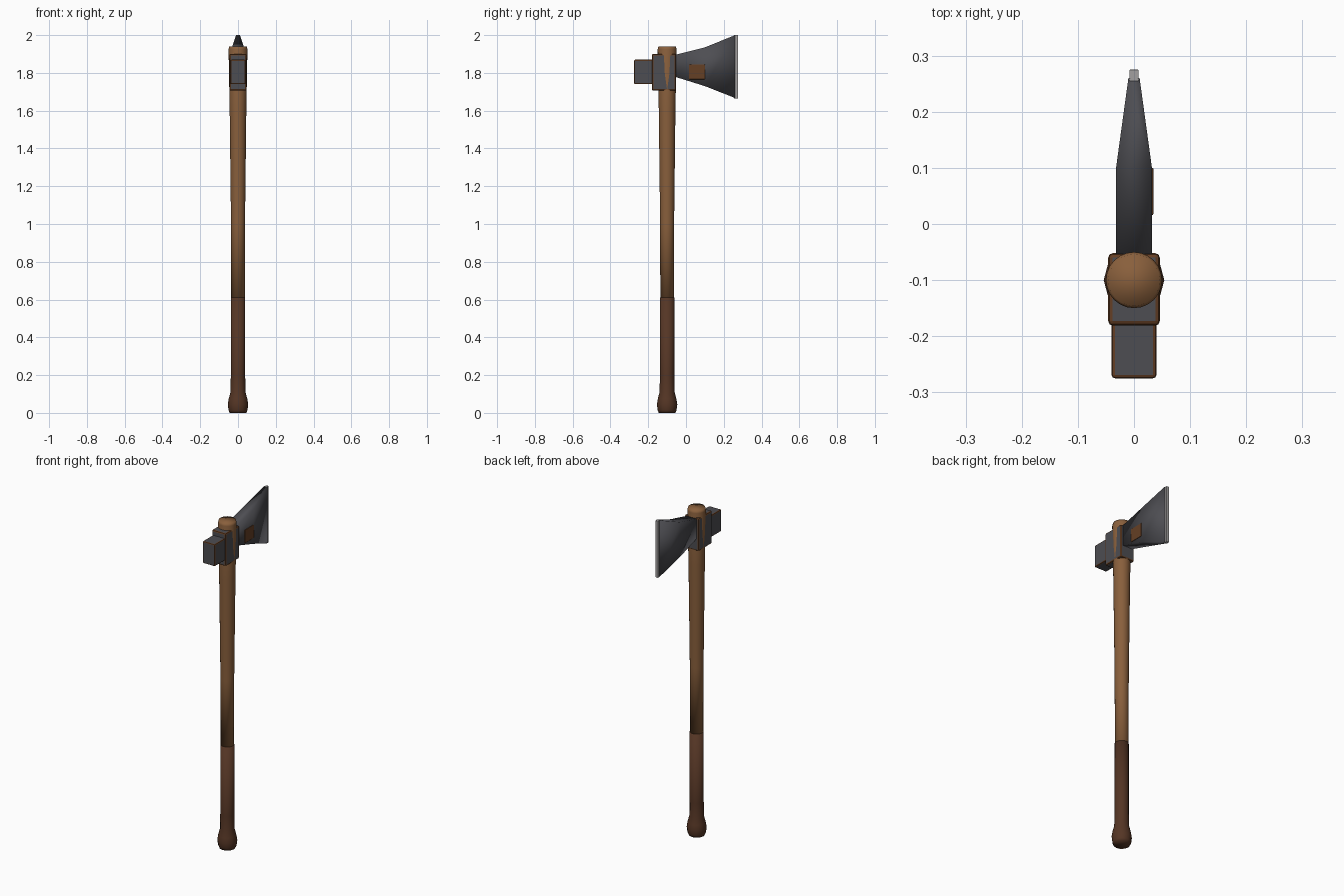
import bpy, bmesh, math
from mathutils import Vector

if "Cube" in bpy.data.objects:
    bpy.data.objects.remove(bpy.data.objects["Cube"], do_unlink=True)


def material(name, rgb):
    m = bpy.data.materials.new(name)
    m.use_nodes = True
    m.diffuse_color = (*rgb, 1)
    bsdf = next(n for n in m.node_tree.nodes if n.type == "BSDF_PRINCIPLED")
    bsdf.inputs["Base Color"].default_value = (*rgb, 1)
    return m


WOOD = material("warm wood", (0.25, 0.115, 0.045))
GRIP = material("dark grip brown", (0.09, 0.036, 0.018))
STEEL = material("dark steel", (0.075, 0.075, 0.085))
EDGE = material("bright edge steel", (0.36, 0.35, 0.35))
TRIM = material("rust brown trim", (0.13, 0.05, 0.018))

HANDLE_Y = -0.1


def finish(name, bm, mats, smooth):
    bmesh.ops.recalc_face_normals(bm, faces=bm.faces)
    mesh = bpy.data.meshes.new(name)
    bm.to_mesh(mesh)
    bm.free()
    for m in mats:
        mesh.materials.append(m)
    for p in mesh.polygons:
        p.use_smooth = smooth
    obj = bpy.data.objects.new(name, mesh)
    bpy.context.collection.objects.link(obj)
    return obj


def loft(name, rings, mats, smooth=True):
    """Skin a list of equal-length rings and cap both ends."""
    bm = bmesh.new()
    loops = [[bm.verts.new(p) for p in ring] for ring in rings]
    n = len(loops[0])
    for a, b in zip(loops, loops[1:]):
        for i in range(n):
            j = (i + 1) % n
            bm.faces.new((a[i], a[j], b[j], b[i]))
    bm.faces.new(loops[0])
    bm.faces.new(loops[-1])
    return finish(name, bm, mats, smooth)


def turned(name, profile, sides, mat):
    """Turned shaft from (radius, height) pairs."""
    rings = []
    for r, z in profile:
        angles = [2 * math.pi * i / sides for i in range(sides)]
        rings.append([(r * math.cos(a), HANDLE_Y + r * math.sin(a), z) for a in angles])
    return loft(name, rings, [mat])


def block(name, low, high, bevel, mats):
    """Box with chamfered edges; the chamfers take the last material."""
    low, high = Vector(low), Vector(high)
    bm = bmesh.new()
    bmesh.ops.create_cube(bm, size=1)
    for v in bm.verts:
        v.co = Vector([(low[i] + high[i]) / 2 + v.co[i] * (high[i] - low[i]) for i in range(3)])
    bmesh.ops.bevel(bm, geom=bm.edges[:], offset=bevel, segments=2, profile=0.5,
                    affect="EDGES", material=len(mats) - 1)
    return finish(name, bm, mats, False)


# Wooden shaft and the darker grip with its flared knob
turned("handle", [(0.036, 0.6), (0.037, 1.0), (0.044, 1.6), (0.05, 1.925), (0.046, 1.94)], 24, WOOD)
turned("grip", [(0.044, 0), (0.05, 0.014), (0.054, 0.045), (0.049, 0.075),
                (0.04, 0.11), (0.038, 0.2), (0.038, 0.61)], 12, GRIP)

# Collar around the shaft and the hammer poll behind it
block("collar", (-0.046, -0.181, 1.706), (0.046, -0.052, 1.9), 0.008, [STEEL, TRIM])
block("poll", (-0.04, -0.275, 1.74), (0.04, -0.17, 1.87), 0.006, [STEEL, TRIM])

# Flaring blade, as (y, half thickness, bottom, top) sections
sections = [(-0.06, 0.032, 1.78, 1.895), (0.1, 0.032, 1.73, 1.935), (0.26, 0.01, 1.667, 2.0)]
loft("blade", [[(-t, y, lo), (t, y, lo), (t, y, hi), (-t, y, hi)]
               for y, t, lo, hi in sections], [STEEL])

# Ground cutting edge
block("cutting_edge", (-0.008, 0.255, 1.665), (0.008, 0.275, 2.0), 0.001, [EDGE])

# Thin inlay on the left cheek
block("cheek_plate", (0.026, 0.016, 1.766), (0.0345, 0.1, 1.844), 0.002, [TRIM])
